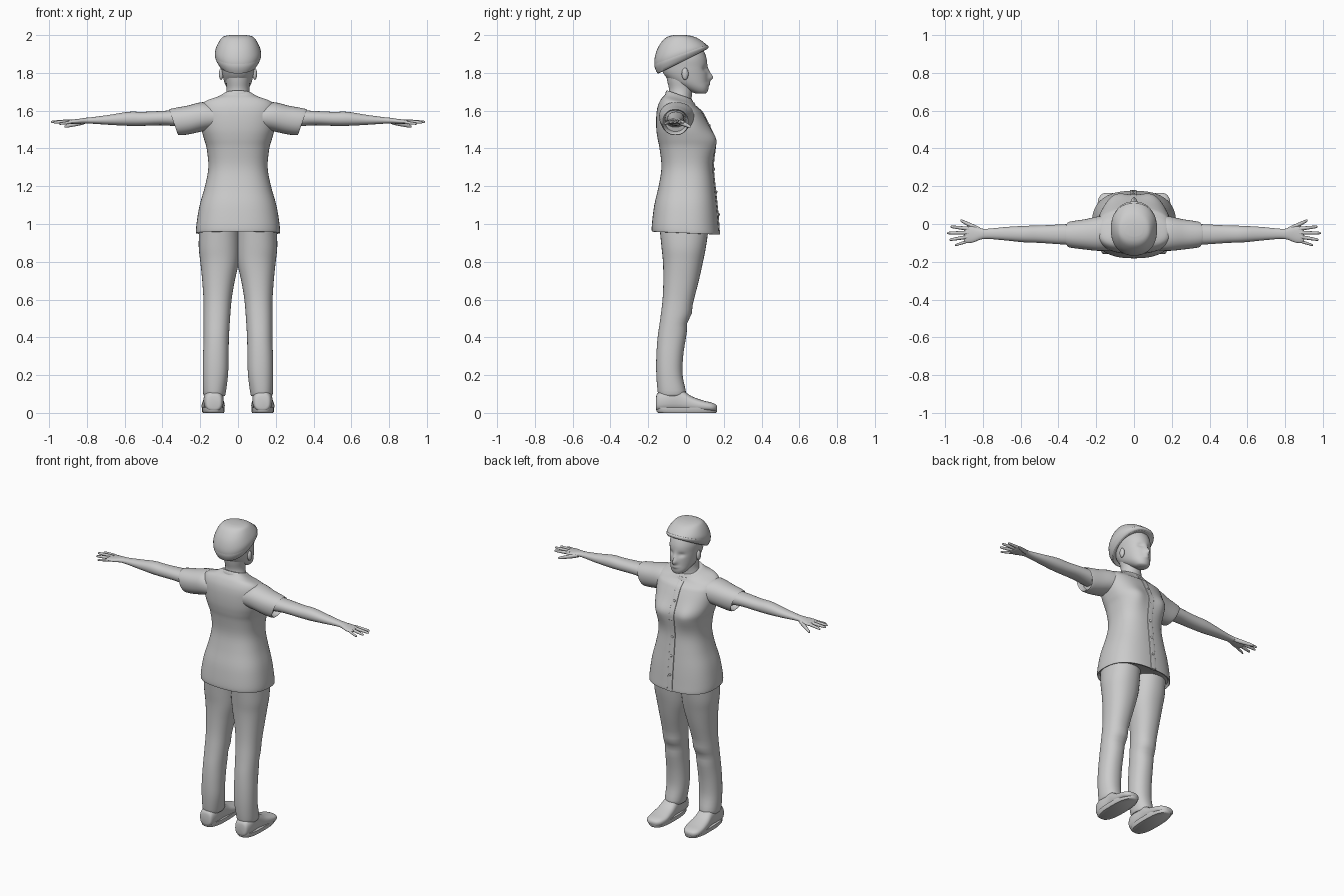
import bpy, bmesh, math
from mathutils import Vector

grey = bpy.data.materials.new("plain_grey")
grey.diffuse_color = (0.6, 0.6, 0.6, 1)


def clamp(v):
    return max(0.0, min(1.0, v))


def bump(co, centre, size):
    """Soft falloff around a point, used for sculpted details."""
    d = [(co[i] - centre[i]) / size[i] for i in range(3)]
    return math.exp(-(d[0] ** 2 + d[1] ** 2 + d[2] ** 2))


def smooth_rows(rows, steps):
    """Catmull-Rom interpolation between cross-sections."""
    out = []
    for i in range(len(rows) - 1):
        p = [rows[max(i - 1, 0)], rows[i], rows[i + 1], rows[min(i + 2, len(rows) - 1)]]
        for s in range(steps):
            t = s / steps
            out.append([0.5 * (2 * b + (c - a) * t + (2 * a - 5 * b + 4 * c - d) * t * t
                               + (3 * b - a - 3 * c + d) * t ** 3) for a, b, c, d in zip(*p)])
    return out + [list(rows[-1])]


def loft(name, axis, rows, power=2.2, seg=32, steps=4, deform=None, mirror=False):
    """Each row: position on axis, then min/max of the two other axes in order."""
    others = [i for i in range(3) if i != axis]
    bm = bmesh.new()
    rings = []
    for pos, a0, a1, b0, b1 in smooth_rows(rows, steps):
        ring = []
        for k in range(seg):
            ang = 2 * math.pi * k / seg
            c, s = math.cos(ang), math.sin(ang)
            co = Vector((0, 0, 0))
            co[axis] = pos
            co[others[0]] = (a0 + a1) / 2 + (a1 - a0) / 2 * math.copysign(abs(c) ** (2 / power), c)
            co[others[1]] = (b0 + b1) / 2 + (b1 - b0) / 2 * math.copysign(abs(s) ** (2 / power), s)
            ring.append(bm.verts.new(deform(co) if deform else co))
        rings.append(ring)
    for r0, r1 in zip(rings, rings[1:]):
        for k in range(seg):
            n = (k + 1) % seg
            bm.faces.new((r0[k], r0[n], r1[n], r1[k]))
    bm.faces.new(rings[0])
    bm.faces.new(rings[-1])
    return finish(name, bm, mirror)


def ball(name, loc, size, mirror=False):
    bm = bmesh.new()
    bmesh.ops.create_uvsphere(bm, u_segments=16, v_segments=10, radius=1)
    for v in bm.verts:
        v.co = Vector(v.co[i] * size[i] + loc[i] for i in range(3))
    return finish(name, bm, mirror)


def finish(name, bm, mirror):
    bmesh.ops.recalc_face_normals(bm, faces=bm.faces)
    me = bpy.data.meshes.new(name)
    bm.to_mesh(me)
    bm.free()
    me.materials.append(grey)
    ob = bpy.data.objects.new(name, me)
    bpy.context.collection.objects.link(ob)
    bpy.ops.object.select_all(action='DESELECT')
    ob.select_set(True)
    bpy.context.view_layer.objects.active = ob
    bpy.ops.object.shade_smooth_by_angle(angle=math.radians(50))
    if mirror:
        ob.modifiers.new("mirror", 'MIRROR')
    return ob


# Tunic: flared hem, waist, bust and sloped neckline
tunic_rows = [
    (0.965, -.21, .21, -.165, .16), (0.952, -.222, .222, -.18, .175),
    (1.0, -.22, .22, -.18, .172), (1.1, -.203, .203, -.168, .163),
    (1.2, -.175, .175, -.145, .152), (1.3, -.157, .157, -.13, .143),
    (1.4, -.166, .166, -.14, .148), (1.45, -.18, .18, -.15, .146),
    (1.5, -.193, .193, -.157, .128), (1.56, -.2, .2, -.158, .103),
    (1.61, -.2, .2, -.152, .075), (1.645, -.18, .18, -.132, .052),
    (1.668, -.115, .115, -.11, .042), (1.69, -.075, .075, -.098, .03)]


def tunic_shape(co):
    if co.y > 0:
        for sx in (-1, 1):
            co.y += .024 * bump(co, (sx * .1, .13, 1.44), (.07, .1, .075))
    co.z -= .35 * (co.y + .05) * clamp((co.z - 1.6) / .08)
    co.z -= .045 * co.y * clamp((1.05 - co.z) / .08)
    return co


loft("tunic", 2, tunic_rows, power=2.5, seg=64, deform=tunic_shape)

# Front closing strip and buttons
strip = [(z, -.022, .014, y1 - .012, y1 + .005) for z, a, b, y0, y1 in tunic_rows[1:-2]]
loft("front_strip", 2, strip, power=6, seg=24, deform=tunic_shape)
for z, y in ((1.05, .174), (1.17, .161), (1.29, .149), (1.41, .155), (1.52, .126)):
    ball("button", (-.004, y, z), (.008, .005, .008))


# Collar around the neck
def collar_shape(co):
    co.z -= .45 * (co.y + .05)
    return co


loft("collar", 2, [(1.645, -.105, .105, -.112, .062), (1.67, -.09, .09, -.108, .052),
                   (1.685, -.078, .078, -.1, .044), (1.68, -.068, .068, -.09, .036)],
     deform=collar_shape)


# Sleeves with a slanted open cuff
def sleeve_shape(co):
    co.x += .35 * (co.z - 1.55) * clamp((co.x - .2) / .1)
    return co


loft("sleeve", 0, [(.13, -.14, .05, 1.5, 1.635), (.19, -.142, .04, 1.49, 1.645),
                   (.26, -.135, .025, 1.478, 1.625), (.335, -.126, .014, 1.47, 1.61),
                   (.342, -.12, .009, 1.477, 1.605), (.31, -.11, 0, 1.49, 1.6)],
     deform=sleeve_shape, mirror=True)

# Arm, palm and fingers
loft("arm", 0, [(.24, -.115, .005, 1.505, 1.61), (.38, -.108, -.002, 1.522, 1.6),
                (.5, -.1, -.008, 1.52, 1.594), (.58, -.097, -.01, 1.52, 1.594),
                (.68, -.087, -.016, 1.525, 1.578), (.77, -.079, -.025, 1.531, 1.566),
                (.81, -.082, -.024, 1.532, 1.562), (.85, -.097, -.014, 1.53, 1.556),
                (.885, -.101, -.012, 1.53, 1.552), (.9, -.092, -.02, 1.534, 1.548)],
     seg=24, mirror=True)


def finger(name, p0, p1, r0, r1):
    rows = []
    for t, k in ((0, .8), (.3, 1), (.8, 1), (.96, .8), (1, .35)):
        x, y, z = (a + (b - a) * t for a, b in zip(p0, p1))
        r = (r0 + (r1 - r0) * t) * k
        rows.append((x, y - r, y + r, z - r, z + r))
    loft(name, 0, rows, power=2, seg=10, steps=2, mirror=True)


finger("index_finger", (.87, -.026, 1.544), (.972, -.014, 1.538), .011, .007)
finger("middle_finger", (.875, -.046, 1.545), (.99, -.048, 1.541), .011, .007)
finger("ring_finger", (.875, -.067, 1.544), (.977, -.084, 1.538), .011, .007)
finger("little_finger", (.865, -.086, 1.541), (.948, -.113, 1.53), .009, .006)
finger("thumb", (.81, -.035, 1.542), (.92, .02, 1.515), .016, .008)


# Trouser legs, with soft folds at the knee
def leg_shape(co):
    if co.y > -.06:
        co.y += .008 * bump(co, (.08, 0, .53), (.09, .2, .025))
        co.y -= .007 * bump(co, (.11, 0, .47), (.09, .2, .025))
    co.z += .25 * (co.x - .1) * clamp((.72 - abs(co.z - .7) * 5) / .7) * .3
    return co


loft("trouser_leg", 2, [(.09, .075, .17, -.135, -.03), (.1, .066, .184, -.148, .0),
                        (.2, .053, .186, -.157, -.018), (.3, .05, .185, -.157, -.015),
                        (.4, .048, .182, -.15, .0), (.5, .042, .182, -.136, .018),
                        (.6, .034, .183, -.124, .042), (.7, .018, .19, -.12, .068),
                        (.8, -.004, .2, -.122, .09), (.88, -.01, .208, -.13, .106),
                        (.98, -.01, .205, -.14, .12)], seg=36, deform=leg_shape, mirror=True)

# Shoes with a separate thin sole
loft("shoe", 1, [(-.16, .1, .155, .025, .07), (-.15, .085, .172, .01, .105),
                 (-.1, .076, .182, .008, .125), (-.03, .078, .18, .008, .125),
                 (.03, .074, .188, .008, .088), (.09, .07, .193, .008, .066),
                 (.135, .08, .188, .008, .055), (.158, .1, .17, .012, .045),
                 (.165, .12, .15, .02, .035)], power=2.6, seg=28, mirror=True)
loft("sole", 2, [(0, .075, .186, -.148, .158), (.008, .071, .191, -.157, .165),
                 (.028, .071, .191, -.157, .165)], power=2.7, steps=1, mirror=True)

# Neck
loft("neck", 2, [(1.6, -.1, .1, -.115, .04), (1.66, -.073, .073, -.098, .03),
                 (1.71, -.06, .06, -.09, .035), (1.76, -.064, .064, -.1, .04),
                 (1.82, -.07, .07, -.11, .04)], power=2)


# Head with nose, lips and eye sockets
def face_shape(co):
    if co.y > .02:
        co.y += .026 * bump(co, (0, .12, 1.775), (.016, .06, .02))
        co.y += .009 * bump(co, (0, .12, 1.805), (.013, .06, .025))
        co.y += .009 * bump(co, (0, .12, 1.742), (.024, .06, .01))
        for sx in (-1, 1):
            co.y -= .01 * bump(co, (sx * .036, .11, 1.822), (.02, .06, .014))
    return co


loft("head", 2, [(1.69, -.022, .022, .055, .1), (1.698, -.04, .04, .03, .112),
                 (1.72, -.058, .058, -.02, .119), (1.75, -.072, .072, -.075, .117),
                 (1.79, -.082, .082, -.115, .116), (1.83, -.088, .088, -.13, .113),
                 (1.88, -.092, .092, -.138, .108), (1.93, -.08, .08, -.12, .085),
                 (1.96, -.05, .05, -.08, .04)], power=2.1, seg=64, steps=6, deform=face_shape)
ball("ear", (.089, -.005, 1.795), (.012, .018, .032), mirror=True)


# Cap, low at the nape and high over the brow
def cap_shape(co):
    co.z += .5 * (co.y + .02) * clamp((2.0 - co.z) / .14)
    return co


loft("cap", 2, [(1.87, -.088, .088, -.13, .1), (1.86, -.1, .1, -.146, .11),
                (1.885, -.118, .118, -.163, .115), (1.915, -.122, .122, -.167, .104),
                (1.95, -.11, .11, -.152, .085), (1.98, -.092, .092, -.122, .058),
                (1.994, -.075, .075, -.095, .03), (2.0, -.045, .045, -.065, .0)],
     power=2.2, seg=40, deform=cap_shape)
# Turned-up brow band of the cap
loft("cap_band", 2, [(1.862, -.1, .1, -.145, .112), (1.862, -.107, .107, -.151, .117),
                     (1.885, -.12, .12, -.165, .119), (1.9, -.122, .122, -.167, .112),
                     (1.9, -.115, .115, -.16, .105)], seg=40, steps=2, deform=cap_shape)
